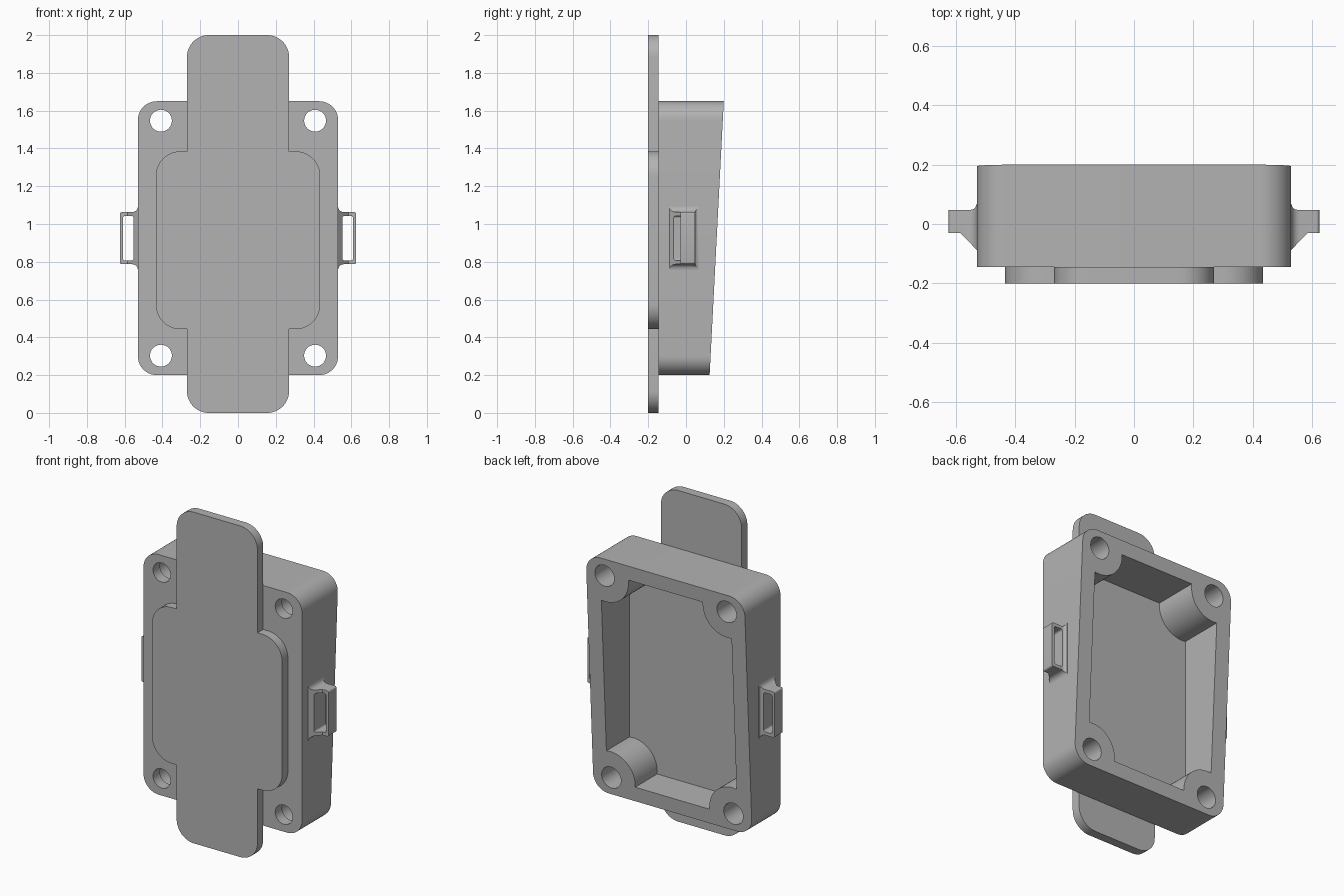
import bpy, bmesh, math

cube = bpy.data.objects.get("Cube")
if cube:
    bpy.data.objects.remove(cube, do_unlink=True)

grey = bpy.data.materials.new("plain_grey")
grey.use_nodes = True
COLOUR = (0.45, 0.45, 0.45, 1)
grey.diffuse_color = COLOUR
grey.node_tree.nodes["Principled BSDF"].inputs["Base Color"].default_value = COLOUR


def arc(cx, cy, r, start, end, steps=12):
    """Points along a circular arc, angles in degrees."""
    angles = [math.radians(start + (end - start) * i / steps) for i in range(steps + 1)]
    return [(cx + r * math.cos(a), cy + r * math.sin(a)) for a in angles]


def mirror_x(half):
    """Close a right-hand half outline with its mirror image."""
    return half + [(-x, y) for x, y in reversed(half)]


def four_way(quarter, cz):
    """Complete an outline from its upper right quarter."""
    lower = [(x, -y) for x, y in reversed(quarter)]
    return mirror_x([(x, y + cz) for x, y in lower + quarter])


def rounded(hx, hz, r, cz):
    return four_way(arc(hx - r, hz - r, r, 0, 90), cz)


def prism(name, outline, lo, hi, axis="y"):
    """Extrude an outline along y (points are x, z) or z (points are x, y)."""
    bm = bmesh.new()
    rings = []
    for d in (lo, hi):
        rings.append([bm.verts.new((a, d, b) if axis == "y" else (a, b, d))
                      for a, b in outline])
    n = len(outline)
    bm.faces.new(rings[0])
    bm.faces.new(rings[1][::-1])
    for i in range(n):
        j = (i + 1) % n
        bm.faces.new((rings[0][j], rings[0][i], rings[1][i], rings[1][j]))
    bmesh.ops.recalc_face_normals(bm, faces=bm.faces)
    mesh = bpy.data.meshes.new(name)
    bm.to_mesh(mesh)
    bm.free()
    mesh.materials.append(grey)
    obj = bpy.data.objects.new(name, mesh)
    bpy.context.collection.objects.link(obj)
    return obj


def activate(obj):
    bpy.ops.object.select_all(action="DESELECT")
    obj.select_set(True)
    bpy.context.view_layer.objects.active = obj


def combine(obj, cutter, operation="DIFFERENCE"):
    """Apply a boolean and discard the cutter."""
    cutter.hide_render = True
    mod = obj.modifiers.new("cut", "BOOLEAN")
    mod.operation, mod.solver, mod.object = operation, "EXACT", cutter
    activate(obj)
    bpy.ops.object.modifier_apply(modifier=mod.name)
    bpy.data.objects.remove(cutter, do_unlink=True)


FRONT, FLOOR, BEHIND = -0.145, -0.08, 0.4
MID = 0.925                      # height of the housing's centre
HOLE_X, HOLE_Z = 0.408, 0.622    # screw hole offsets from the centre

# Housing with a back face that leans outward towards the top
housing = prism("housing", rounded(0.53, 0.725, 0.1, MID), FRONT, 0.2)
for v in housing.data.vertices:
    if v.co.y > 0:
        v.co.y = 0.125 + (v.co.z - 0.2) * 0.0517

# Open cavity whose corners wrap around the screw bosses
IN_X, IN_Z, BOSS = 0.435, 0.638, 0.16
start = -math.degrees(math.acos((IN_X - HOLE_X) / BOSS))
end = math.degrees(math.asin((IN_Z - HOLE_Z) / BOSS)) * -1 - 180
corner = arc(HOLE_X, HOLE_Z, BOSS, start, end, 16)
combine(housing, prism("cavity", four_way(corner, MID), FLOOR, BEHIND))

# Screw holes, slightly wider behind the front wall
for sx in (-1, 1):
    for sz in (-1, 1):
        for r, lo in ((0.058, -0.3), (0.065, FLOOR)):
            ring = arc(sx * HOLE_X, MID + sz * HOLE_Z, r, 0, 360, 32)[:-1]
            combine(housing, prism("hole", ring, lo, BEHIND))

# Front plate: wide panel with a long tab above and below
half = (arc(0.155, 0.115, 0.115, -90, 0) + [(0.27, 0.443)]
        + arc(0.305, 0.573, 0.13, -90, 0) + arc(0.305, 1.255, 0.13, 0, 90)
        + [(0.27, 1.385)] + arc(0.155, 1.885, 0.115, 0, 90))
plate = prism("front_plate", mirror_x(half), -0.2, FRONT)

# Side strap loops: front outline crossed with a plan outline, then slotted
low = [(0.52, 0.757)] + arc(0.56, 0.757, 0.03, 180, 90, 6) + arc(0.615, 0.797, 0.01, -90, 0, 4)
side = low + [(x, 2 * MID - z) for x, z in reversed(low)]
plan = ([(0.52, -0.088), (0.53, -0.088), (0.586, -0.03), (0.64, -0.03), (0.64, 0.048)]
        + arc(0.55, 0.065, 0.017, -90, -180, 6) + [(0.52, 0.065)])
loops = prism("strap_loops", side, -0.2, 0.2)
combine(loops, prism("plan", plan, 0.5, 1.4, "z"), "INTERSECT")
slot = [(x + 0.581, z) for x, z in rounded(0.029, 0.118, 0.012, MID)]
combine(loops, prism("slot", slot, -0.3, 0.3))
mirror = loops.modifiers.new("mirror", "MIRROR")
activate(loops)
bpy.ops.object.modifier_apply(modifier=mirror.name)

for obj in (housing, plate, loops):
    activate(obj)
    bpy.ops.object.shade_smooth_by_angle(angle=math.radians(30))
